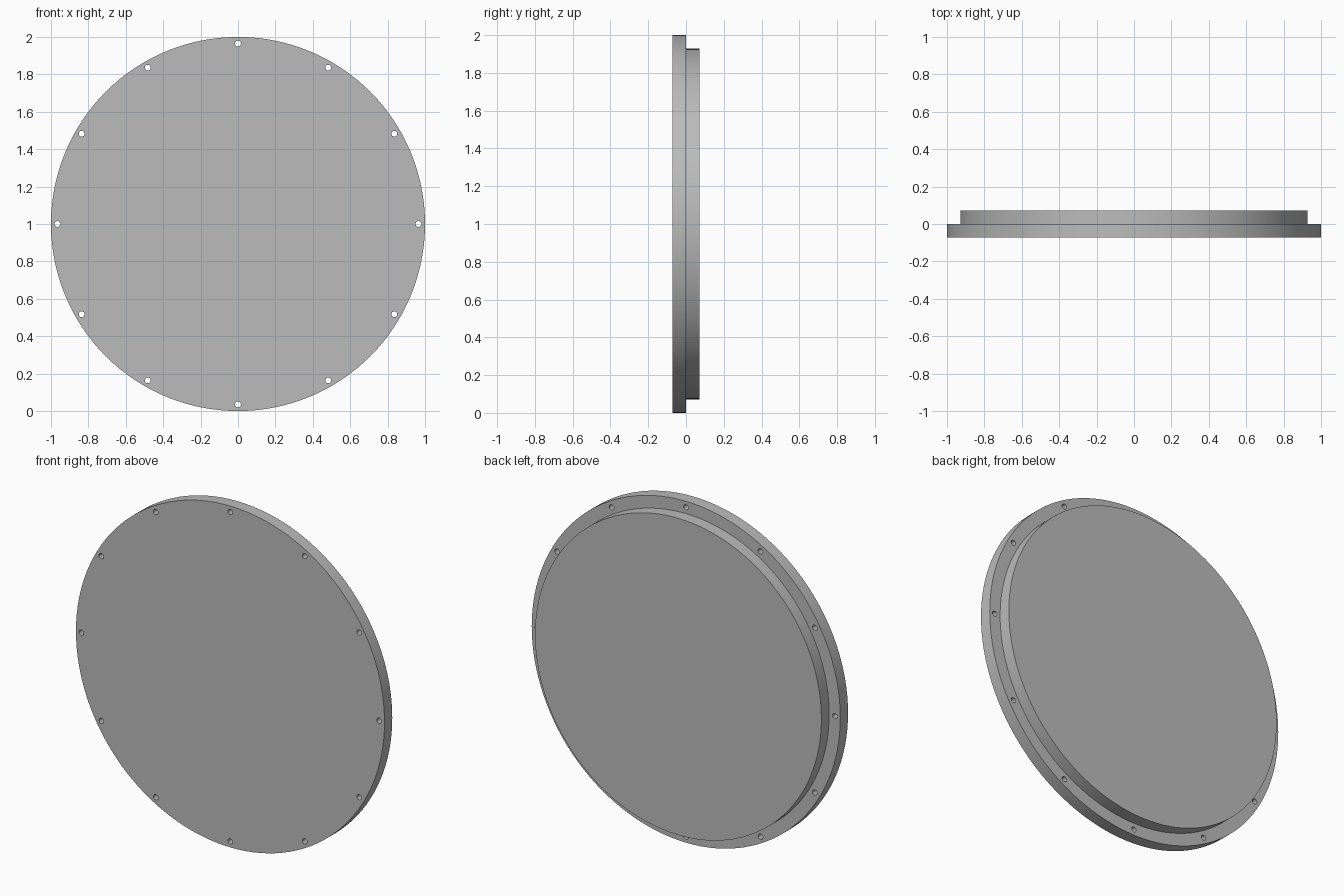
import bpy, bmesh, math
from mathutils import Matrix, Vector

cube = bpy.data.objects.get("Cube")
if cube:
    bpy.data.objects.remove(cube, do_unlink=True)

HALF = 0.072          # half of the total thickness
RIM, BOSS = 1.0, 0.928
BOLT_RING, BOLT_R, BOLTS = 0.965, 0.0155, 12
SEGMENTS = 128

metal = bpy.data.materials.new("plain grey")
metal.use_nodes = True
grey = (0.5, 0.5, 0.5, 1)
metal.diffuse_color = grey
metal.node_tree.nodes["Principled BSDF"].inputs["Base Color"].default_value = grey


def make_object(name, bm):
    mesh = bpy.data.meshes.new(name)
    bmesh.ops.recalc_face_normals(bm, faces=bm.faces)
    bm.to_mesh(mesh)
    bm.free()
    mesh.materials.append(metal)
    obj = bpy.data.objects.new(name, mesh)
    bpy.context.collection.objects.link(obj)
    return obj


def ring(bm, radius, y):
    return [bm.verts.new((radius * math.cos(a), y, 1 + radius * math.sin(a)))
            for a in (2 * math.pi * i / SEGMENTS for i in range(SEGMENTS))]


# Stepped disc: wide flange in front, narrower boss behind
bm = bmesh.new()
profile = [(RIM, -HALF), (RIM, 0), (BOSS, 0), (BOSS, HALF)]
rings = [ring(bm, r, y) for r, y in profile]
for a, b in zip(rings, rings[1:]):
    for i in range(SEGMENTS):
        j = (i + 1) % SEGMENTS
        bm.faces.new((a[i], a[j], b[j], b[i]))
bm.faces.new(rings[0])
bm.faces.new(rings[-1])
cover = make_object("flanged_cover", bm)

# Bolt hole cutters around the flange
bm = bmesh.new()
for i in range(BOLTS):
    a = 2 * math.pi * i / BOLTS
    spot = Vector((BOLT_RING * math.cos(a), -HALF / 2, 1 + BOLT_RING * math.sin(a)))
    bmesh.ops.create_cone(bm, cap_ends=True, segments=24, radius1=BOLT_R,
                          radius2=BOLT_R, depth=HALF * 2,
                          matrix=Matrix.Translation(spot) @ Matrix.Rotation(math.pi / 2, 4, "X"))
cutter = make_object("bolt_hole_cutter", bm)
cutter.hide_render = True

# Drill the holes, then drop the cutter
drill = cover.modifiers.new("bolt_holes", "BOOLEAN")
drill.operation = "DIFFERENCE"
drill.solver = "EXACT"
drill.object = cutter
bpy.ops.object.select_all(action="DESELECT")
cover.select_set(True)
bpy.context.view_layer.objects.active = cover
bpy.ops.object.modifier_apply(modifier=drill.name)
bpy.data.objects.remove(cutter, do_unlink=True)
bpy.ops.object.shade_smooth_by_angle(angle=math.radians(30))
